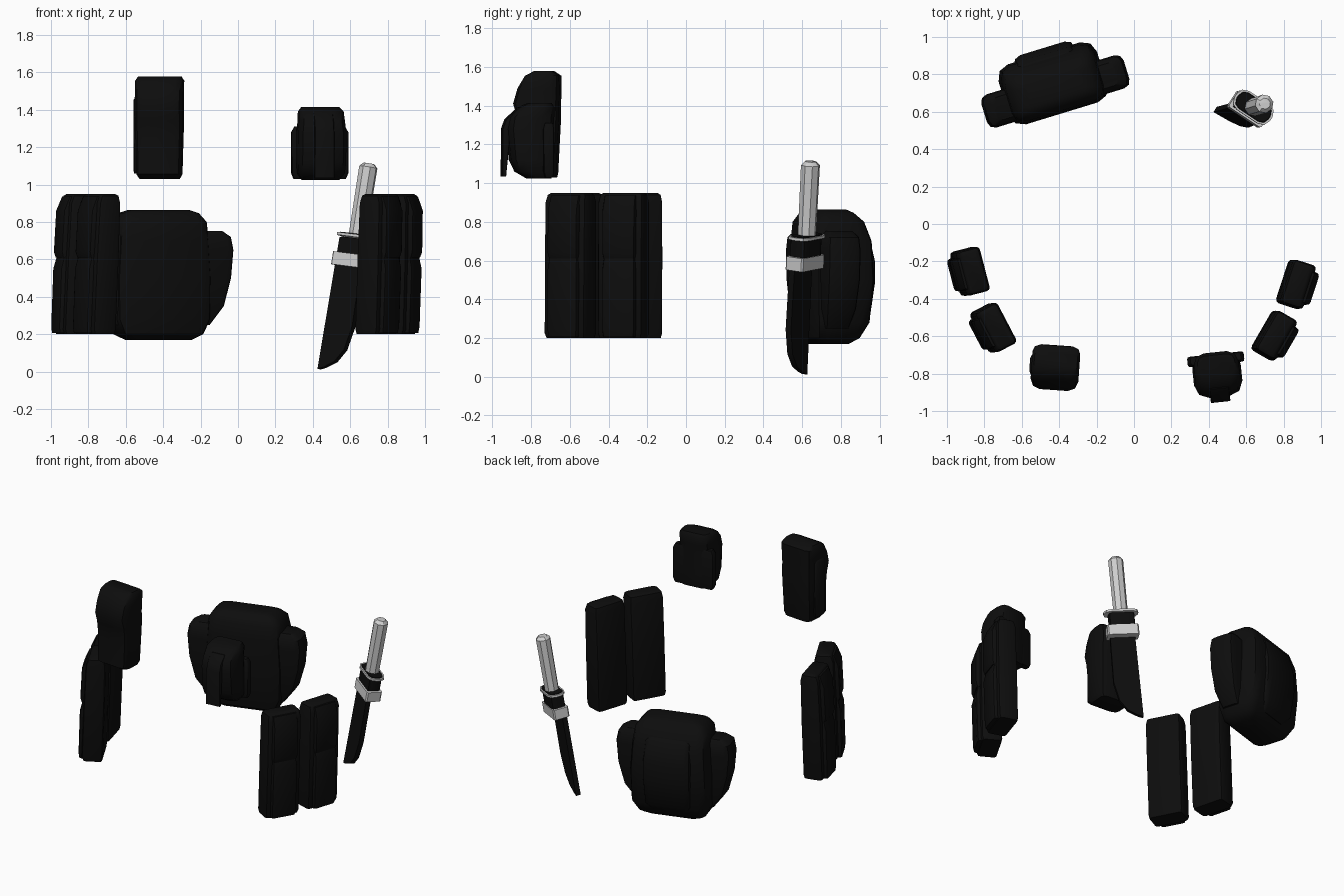
import bpy, bmesh, math
from mathutils import Matrix, Vector


def material(name, value):
    m = bpy.data.materials.new(name)
    m.diffuse_color = (value, value, value, 1)
    return m


BLACK = material("black fabric", 0.004)
GREY = material("light grey", 0.62)


def finish(name, bm, mat, matrix):
    """Turn a bmesh into a placed, softly shaded object."""
    bm.transform(matrix)
    bmesh.ops.recalc_face_normals(bm, faces=bm.faces)
    me = bpy.data.meshes.new(name)
    bm.to_mesh(me)
    bm.free()
    me.materials.append(mat)
    ob = bpy.data.objects.new(name, me)
    bpy.context.collection.objects.link(ob)
    bpy.ops.object.select_all(action='DESELECT')
    ob.select_set(True)
    bpy.context.view_layer.objects.active = ob
    bpy.ops.object.shade_smooth_by_angle(angle=math.radians(40))
    return ob


def loft(name, sections, mat=BLACK, matrix=Matrix(), corner=0.22, steps=2):
    """Skin rounded rectangles (z, x0, x1, y0, y1) stacked along z."""
    bm = bmesh.new()
    rings = []
    for z, x0, x1, y0, y1 in sections:
        r = corner * min(x1 - x0, y1 - y0)
        centres = ((x1 - r, y1 - r), (x0 + r, y1 - r), (x0 + r, y0 + r), (x1 - r, y0 + r))
        ring = []
        for q, (cx, cy) in enumerate(centres):
            for k in range(steps + 1):
                a = math.pi / 2 * (q + k / steps)
                ring.append(bm.verts.new((cx + r * math.cos(a), cy + r * math.sin(a), z)))
        rings.append(ring)
    n = len(rings[0])
    for a, b in zip(rings, rings[1:]):
        for i in range(n):
            bm.faces.new((a[i], a[(i + 1) % n], b[(i + 1) % n], b[i]))
    bm.faces.new(rings[0][::-1])
    bm.faces.new(rings[-1])
    return finish(name, bm, mat, matrix)


def prism(name, outline, v0, v1, mat, matrix):
    """Extrude an x-z outline from y = v0 to y = v1."""
    bm = bmesh.new()
    f = bm.faces.new([bm.verts.new((x, v0, z)) for x, z in outline])
    new = bmesh.ops.extrude_face_region(bm, geom=[f])["geom"]
    bmesh.ops.translate(bm, vec=(0, v1 - v0, 0),
                        verts=[g for g in new if isinstance(g, bmesh.types.BMVert)])
    return finish(name, bm, mat, matrix)


def placed(x, y, degrees, lean=0.0):
    """Turn about z, move, and lean sideways with height."""
    shear = Matrix.Identity(4)
    shear[0][2] = lean
    shear[0][3] = -lean * 0.57
    return shear @ Matrix.Translation((x, y, 0)) @ Matrix.Rotation(math.radians(degrees), 4, 'Z')


# Four tall belt pouches, each with an outer lid and lower panel
for side, x, y, turn in (("right_rear", 0.875, -0.325, -18), ("right_front", 0.758, -0.6, -30),
                         ("left_rear", -0.882, -0.255, 194.6), ("left_front", -0.757, -0.558, 207.6)):
    m = placed(x, y, turn, 0.035)
    loft(side + "_tall_pouch", [
        (0.20, -0.07, 0.055, -0.115, 0.115), (0.225, -0.075, 0.065, -0.122, 0.122),
        (0.60, -0.078, 0.062, -0.122, 0.122), (0.90, -0.075, 0.055, -0.122, 0.122),
        (0.94, -0.065, 0.04, -0.115, 0.115), (0.95, -0.05, 0.025, -0.10, 0.10)], matrix=m, corner=0.15)
    loft(side + "_tall_pouch_lid", [
        (0.61, 0.0, 0.08, -0.085, 0.085), (0.64, 0.0, 0.09, -0.09, 0.09),
        (0.86, 0.0, 0.085, -0.09, 0.09), (0.935, 0.0, 0.055, -0.085, 0.085)], matrix=m)
    loft(side + "_tall_pouch_panel", [
        (0.205, 0.0, 0.085, -0.085, 0.085), (0.24, 0.0, 0.09, -0.09, 0.09),
        (0.55, 0.0, 0.09, -0.09, 0.09), (0.61, 0.0, 0.075, -0.085, 0.085)], matrix=m)

# Upper left chest pouch: body and overhanging head
left = placed(-0.42, -0.76, -4)
loft("left_chest_pouch", [
    (1.03, -0.105, 0.105, -0.06, 0.09), (1.055, -0.12, 0.12, -0.10, 0.095),
    (1.25, -0.125, 0.125, -0.095, 0.105), (1.34, -0.128, 0.128, -0.105, 0.11),
    (1.41, -0.128, 0.128, -0.128, 0.11), (1.49, -0.128, 0.128, -0.105, 0.112),
    (1.555, -0.128, 0.128, -0.065, 0.11), (1.578, -0.115, 0.115, -0.02, 0.075)], matrix=left)
loft("left_chest_side_tab", [
    (1.06, -0.135, 0.0, -0.05, 0.05), (1.10, -0.138, 0.0, -0.06, 0.06),
    (1.45, -0.138, 0.0, -0.06, 0.06), (1.47, -0.125, 0.0, -0.05, 0.05)], matrix=left)

# Upper right chest pouch: body, top, back panel and hanging strap
right = placed(0.445, -0.8, 6)
loft("right_chest_pouch", [
    (1.025, -0.10, 0.10, -0.02, 0.10), (1.06, -0.125, 0.125, -0.08, 0.105),
    (1.12, -0.13, 0.13, -0.11, 0.11), (1.28, -0.13, 0.13, -0.125, 0.11),
    (1.34, -0.123, 0.123, -0.115, 0.115), (1.39, -0.12, 0.12, -0.065, 0.115),
    (1.415, -0.10, 0.10, -0.01, 0.10)], matrix=right, corner=0.32)
loft("right_chest_back_panel", [
    (1.03, -0.14, 0.14, 0.06, 0.10), (1.06, -0.152, 0.152, 0.05, 0.105),
    (1.28, -0.152, 0.152, 0.05, 0.105), (1.31, -0.135, 0.135, 0.06, 0.10)], matrix=right)
loft("right_chest_strap", [
    (1.035, -0.05, 0.055, -0.153, -0.135), (1.28, -0.05, 0.055, -0.153, -0.11),
    (1.33, -0.05, 0.055, -0.135, -0.08), (1.38, -0.05, 0.055, -0.08, -0.04)], matrix=right)

# Large rear bag: main body, wide side pockets and back pocket
bag = placed(-0.43, 0.74, 17)
loft("bag_body", [
    (0.168, -0.17, 0.17, -0.09, 0.06), (0.20, -0.23, 0.23, -0.135, 0.11),
    (0.28, -0.27, 0.27, -0.15, 0.155), (0.50, -0.275, 0.275, -0.155, 0.18),
    (0.70, -0.262, 0.262, -0.15, 0.17), (0.80, -0.25, 0.25, -0.14, 0.13),
    (0.847, -0.21, 0.21, -0.11, 0.08), (0.864, -0.16, 0.16, -0.08, 0.05)], matrix=bag)
loft("bag_side_pockets", [
    (0.25, -0.27, 0.27, -0.10, 0.03), (0.35, -0.345, 0.345, -0.12, 0.05),
    (0.50, -0.385, 0.385, -0.125, 0.06), (0.65, -0.398, 0.398, -0.125, 0.06),
    (0.72, -0.385, 0.385, -0.12, 0.055), (0.752, -0.34, 0.34, -0.095, 0.03)], matrix=bag)
loft("bag_back_pocket", [
    (0.23, -0.12, 0.12, 0.0, 0.13), (0.29, -0.16, 0.16, 0.0, 0.18),
    (0.48, -0.17, 0.17, 0.0, 0.208), (0.60, -0.17, 0.17, 0.0, 0.208),
    (0.74, -0.16, 0.16, 0.0, 0.175), (0.79, -0.13, 0.13, 0.0, 0.11)], matrix=bag)

# Knife frame: z along the handle, x across the blade
axis = Vector((0.16, 0.05, 1)).normalized()
across = Vector((0.84, -0.54, 0))
across = (across - axis * across.dot(axis)).normalized()
knife = Matrix((across, axis.cross(across), axis)).transposed().to_4x4()
knife.translation = (0.522, 0.588, 0)

prism("knife_blade", [(-0.088, 0.0), (-0.082, 0.715), (0.08, 0.715), (0.088, 0.25),
                      (0.06, 0.12), (0.01, 0.05), (-0.05, 0.015)], -0.045, -0.012, BLACK, knife)
loft("knife_collar", [(0.63, -0.085, 0.085, -0.04, 0.045), (0.72, -0.085, 0.085, -0.04, 0.045)],
     matrix=knife)
loft("knife_ring", [(0.565, -0.105, 0.105, -0.058, 0.05), (0.635, -0.105, 0.105, -0.058, 0.05)],
     GREY, knife, corner=0.08, steps=1)
loft("knife_guard", [(0.725, -0.115, 0.115, -0.06, 0.06), (0.74, -0.115, 0.115, -0.06, 0.06)],
     GREY, knife, corner=0.4)
loft("knife_guard_top", [(0.738, -0.105, 0.105, -0.052, 0.052), (0.744, -0.10, 0.10, -0.048, 0.048)],
     matrix=knife, corner=0.4)
loft("knife_handle", [(0.735, -0.048, 0.048, -0.048, 0.048), (1.108, -0.05, 0.05, -0.05, 0.05),
                      (1.128, -0.03, 0.03, -0.03, 0.03)], GREY, knife, corner=0.5)
